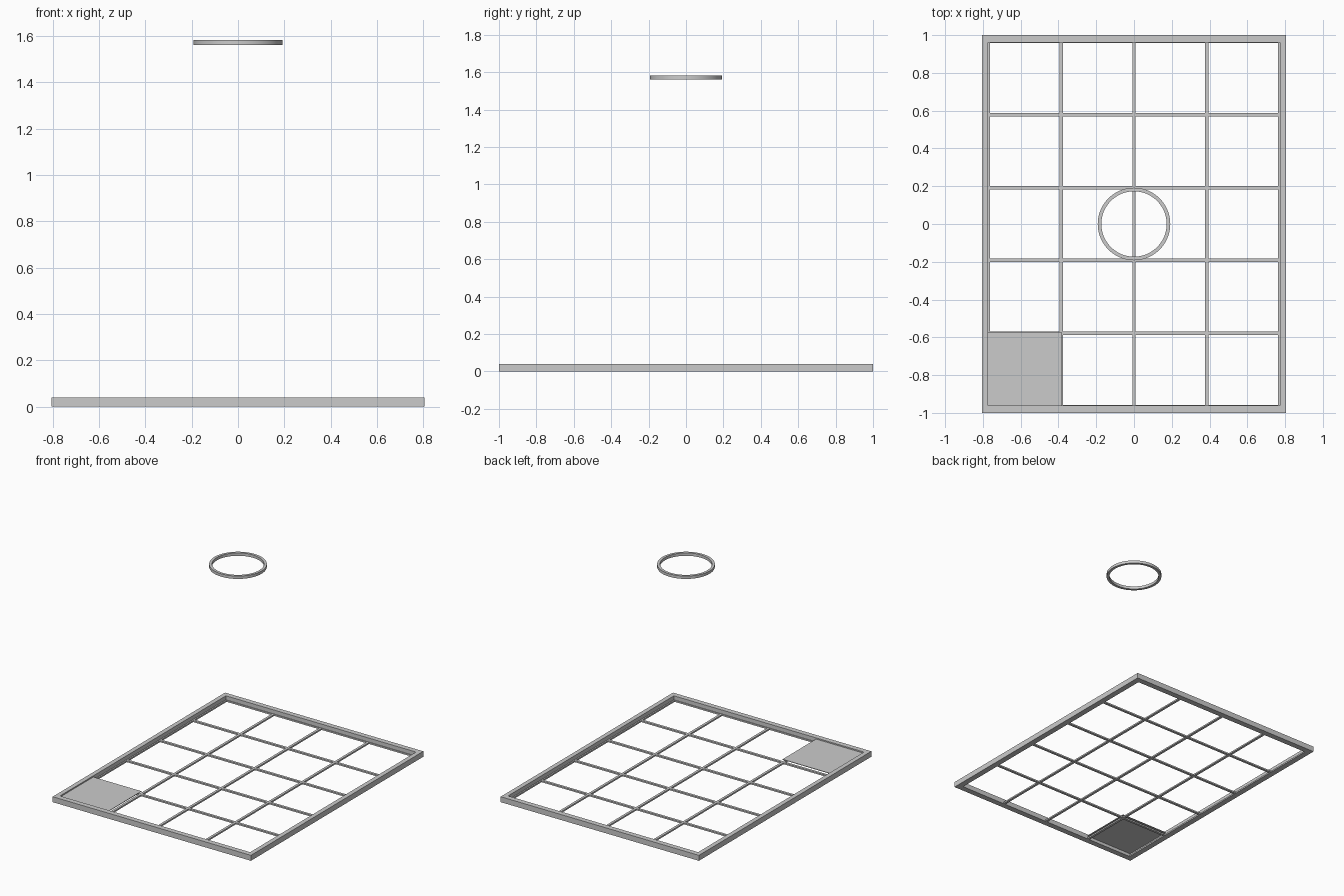
import bpy, bmesh, math

if "Cube" in bpy.data.objects:
    bpy.data.objects.remove(bpy.data.objects["Cube"])


def box(name, x0, x1, y0, y1, z0, z1):
    bm = bmesh.new()
    bmesh.ops.create_cube(bm, size=1)
    for v in bm.verts:
        v.co.x = x0 if v.co.x < 0 else x1
        v.co.y = y0 if v.co.y < 0 else y1
        v.co.z = z0 if v.co.z < 0 else z1
    me = bpy.data.meshes.new(name)
    bm.to_mesh(me)
    bm.free()
    ob = bpy.data.objects.new(name, me)
    bpy.context.collection.objects.link(ob)
    return ob


OX, OY = 0.805, 1.0      # outer half sizes
IX, IY = 0.772, 0.962    # inner half sizes
H = 0.04                 # frame height
P = 0.385                # cell pitch
W = 0.009                # half bar width
BAR_H = 0.011            # bar height

# Outer frame: two long rails and two end rails
for s, side in ((-1, "left"), (1, "right")):
    xs = sorted((s * IX, s * OX))
    box(f"frame_{side}", *xs, -OY, OY, 0, H)
    xs = sorted((s * (IX - 0.01), s * IX))
    box(f"edge_strip_{side}", *xs, -IY, IY, 0, BAR_H)
for s, side in ((-1, "front"), (1, "back")):
    ys = sorted((s * IY, s * OY))
    box(f"frame_{side}", -IX, IX, *ys, 0, H)
    ys = sorted((s * (IY - 0.005), s * IY))
    box(f"edge_strip_{side}", -IX, IX, *ys, 0, BAR_H)

# Thin grid bars on the bottom: 4 x 5 cells
for i in (-1, 0, 1):
    box("grid_bar_long", i * P - W, i * P + W, -IY, IY, 0, BAR_H)
for j in (-1.5, -0.5, 0.5, 1.5):
    box("grid_bar_cross", -IX, IX, j * P - W, j * P + W, 0, BAR_H)

# Single thin tile filling the front left cell
box("tile_panel", -IX, -P + 0.003, -IY, -1.5 * P + 0.003, 0.027, 0.031)

# Floating ring: square section swept around the z axis
bm = bmesh.new()
section = [(0.173, 1.561), (0.192, 1.561), (0.192, 1.582), (0.173, 1.582)]
N = 64
rings = []
for k in range(N):
    a = 2 * math.pi * k / N
    rings.append([bm.verts.new((r * math.cos(a), r * math.sin(a), z)) for r, z in section])
for k in range(N):
    a, b = rings[k], rings[(k + 1) % N]
    for i in range(4):
        j = (i + 1) % 4
        bm.faces.new((a[i], b[i], b[j], a[j]))
bmesh.ops.recalc_face_normals(bm, faces=bm.faces)
me = bpy.data.meshes.new("ring")
bm.to_mesh(me)
bm.free()
ring = bpy.data.objects.new("ring", me)
bpy.context.collection.objects.link(ring)
bpy.context.view_layer.objects.active = ring
ring.select_set(True)
bpy.ops.object.shade_smooth_by_angle(angle=math.radians(30))
